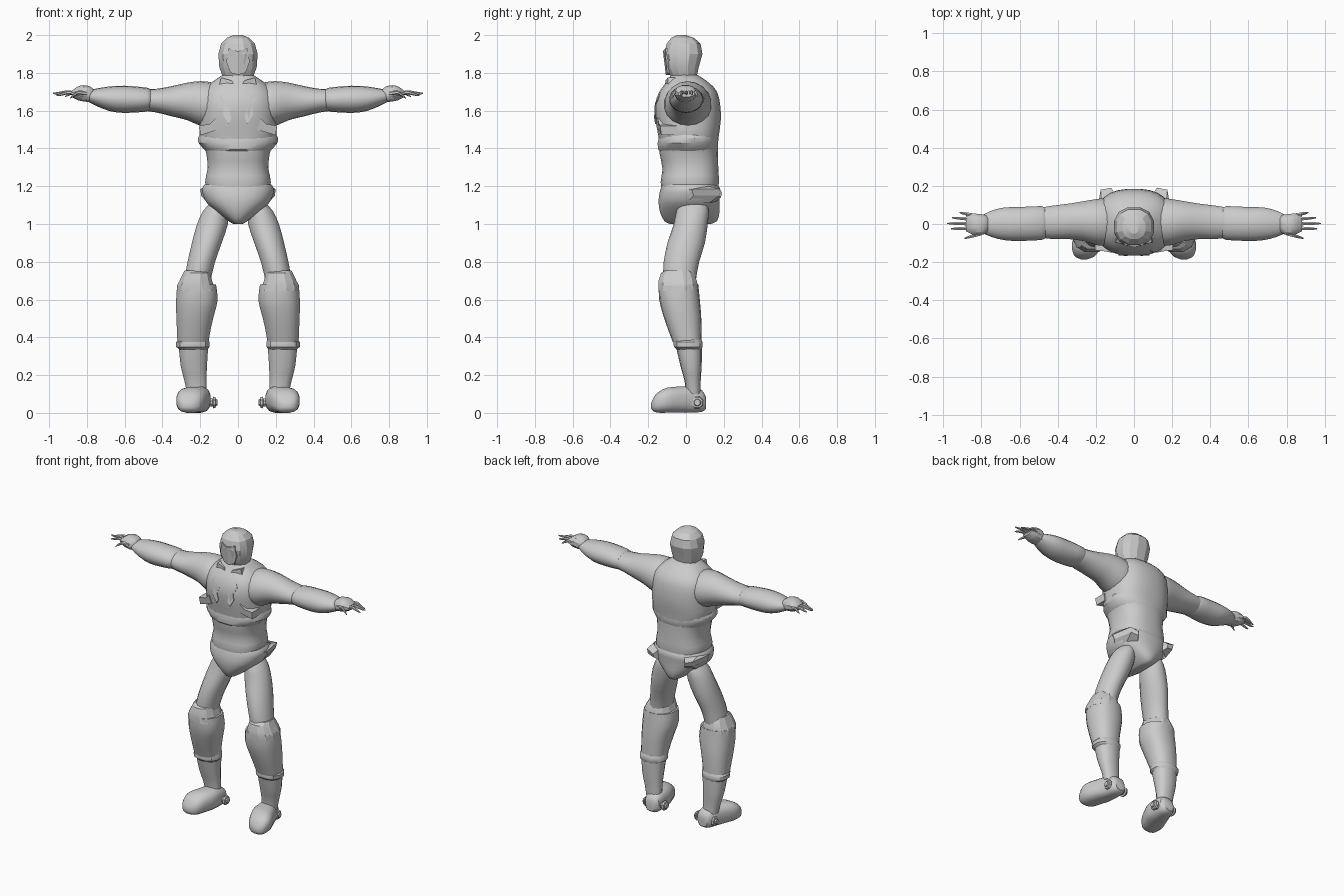
import bpy, bmesh
from math import sin, cos, pi, copysign, radians


def finish(name, bm, mirror=False, angle=32):
    bmesh.ops.recalc_face_normals(bm, faces=bm.faces)
    me = bpy.data.meshes.new(name)
    bm.to_mesh(me)
    bm.free()
    ob = bpy.data.objects.new(name, me)
    bpy.context.collection.objects.link(ob)
    bpy.ops.object.select_all(action='DESELECT')
    ob.select_set(True)
    bpy.context.view_layer.objects.active = ob
    if angle:
        bpy.ops.object.shade_smooth_by_angle(angle=radians(angle))
    if mirror:
        m = ob.modifiers.new("mirror", 'MIRROR')
        m.use_mirror_merge = False
    return ob


def smooth_rings(rings, k):
    # Catmull-Rom interpolation between the given sections
    out = []
    for i in range(len(rings) - 1):
        p = [rings[max(0, min(len(rings) - 1, i + d))] for d in (-1, 0, 1, 2)]
        for j in range(k):
            t = j / k
            out.append([0.5 * (2 * b + (c - a) * t + (2 * a - 5 * b + 4 * c - d) * t * t
                               + (3 * b - a - 3 * c + d) * t ** 3) for a, b, c, d in zip(*p)])
    return out + [list(rings[-1])]


def loft(name, axis, rings, n=16, k=2, power=1.0, mirror=False, angle=32):
    # each ring: position along the axis, then min/max of the two other axes
    bm = bmesh.new()
    loops = []
    for t, a0, a1, b0, b1 in smooth_rings(rings, k):
        loop = []
        for i in range(n):
            u = 2 * pi * (i + 0.5) / n
            c, s = (copysign(abs(f) ** power, f) for f in (cos(u), sin(u)))
            a, b = (a0 + a1) / 2 + c * (a1 - a0) / 2, (b0 + b1) / 2 + s * (b1 - b0) / 2
            loop.append(bm.verts.new({'x': (t, a, b), 'y': (a, t, b), 'z': (a, b, t)}[axis]))
        loops.append(loop)
    for p, q in zip(loops, loops[1:]):
        for i in range(n):
            j = (i + 1) % n
            bm.faces.new((p[i], p[j], q[j], q[i]))
    bm.faces.new(loops[0])
    bm.faces.new(loops[-1])
    return finish(name, bm, mirror, angle)


def plate(name, outline, front, back, mirror=True):
    # flat panel cut in the x-z plane; front(x, z) gives its depth
    bm = bmesh.new()
    f = [bm.verts.new((x, front(x, z), z)) for x, z in outline]
    b = [bm.verts.new((x, back, z)) for x, z in outline]
    bm.faces.new(f)
    bm.faces.new(b)
    for i in range(len(f)):
        j = (i + 1) % len(f)
        bm.faces.new((f[i], f[j], b[j], b[i]))
    return finish(name, bm, mirror, 0)


# Head: faceted helmet, narrow at the neck
loft("head", 'z', [
    (1.74, -.085, .085, -.085, .075), (1.785, -.085, .085, -.085, .06),
    (1.83, -.102, .102, -.107, .07), (1.90, -.107, .107, -.118, .09),
    (1.955, -.092, .092, -.105, .08), (1.985, -.062, .062, -.08, .045),
    (2.0, -.025, .025, -.05, .0)], n=12, k=1, power=.85, angle=20)
plate("face_mask", [(0, 1.79), (.04, 1.80), (.062, 1.86), (.05, 1.93), (0, 1.915)],
      lambda x, z: -.122 + abs(x) * .25 + max(0, 1.84 - z) * .3, -.06)

# Torso with waist fold
loft("torso", 'z', [
    (1.14, -.15, .15, -.12, .165), (1.22, -.175, .175, -.135, .175),
    (1.29, -.162, .162, -.125, .172), (1.37, -.168, .168, -.14, .17),
    (1.42, -.185, .185, -.142, .17), (1.47, -.205, .205, -.148, .175),
    (1.55, -.205, .205, -.162, .185), (1.63, -.205, .205, -.166, .182),
    (1.70, -.19, .19, -.142, .165), (1.75, -.14, .14, -.105, .12),
    (1.79, -.08, .08, -.08, .06)], n=28, k=2, power=.8)
loft("midriff_band", 'z', [
    (1.375, -.16, .16, -.13, .16), (1.395, -.182, .182, -.15, .172),
    (1.43, -.212, .212, -.152, .172), (1.455, -.215, .215, -.145, .17),
    (1.49, -.195, .195, -.14, .17)], n=20, k=1, power=.85)


# Angular chest panels
def chest(x, z):
    return -.172 + abs(x) * .1 + max(0, z - 1.63) * .42 + max(0, 1.55 - z) * .15


plate("chest_stripe", [(.03, 1.64), (.08, 1.70), (.10, 1.66), (.075, 1.63), (.08, 1.58),
                       (.05, 1.53), (.035, 1.56), (.045, 1.60)], chest, -.09)
plate("chest_side", [(.10, 1.50), (.20, 1.47), (.205, 1.52), (.15, 1.53), (.12, 1.56)],
      lambda x, z: chest(x, z) + .01, -.05)
plate("collar_point", [(0, 1.71), (.035, 1.76), (.09, 1.775), (.10, 1.73), (.05, 1.72)],
      lambda x, z: -.115 + abs(x) * .2, -.03)

# Trunks: wide belt above, narrow crotch strip below
loft("trunks", 'z', [
    (1.0, -.025, .025, -.085, .13), (1.015, -.05, .05, -.115, .165),
    (1.06, -.11, .11, -.138, .178), (1.11, -.165, .165, -.146, .178),
    (1.15, -.185, .185, -.144, .18), (1.185, -.192, .192, -.136, .182),
    (1.21, -.178, .178, -.128, .17)], n=24, k=2, power=.85)

# Ragged flaps at the back of the hips
bm = bmesh.new()
base = [bm.verts.new(v) for v in [(.10, .16, 1.19), (.17, .12, 1.20), (.18, .0, 1.18),
                                 (.16, .0, 1.11), (.16, .12, 1.11), (.10, .16, 1.12)]]
tip = [bm.verts.new(v) for v in [(.12, .19, 1.165), (.175, .18, 1.185), (.20, .03, 1.185),
                                (.195, .04, 1.15), (.17, .175, 1.15), (.12, .185, 1.14)]]
for i in range(6):
    j = (i + 1) % 6
    bm.faces.new((base[i], base[j], tip[j], tip[i]))
bm.faces.new(base)
bm.faces.new(tip)
finish("hip_flap", bm, True, 0)

# Arms
loft("upper_arm", 'x', [
    (.09, -.10, .12, 1.54, 1.74), (.15, -.115, .135, 1.51, 1.752), (.20, -.112, .132, 1.52, 1.756),
    (.27, -.09, .12, 1.55, 1.748), (.35, -.08, .107, 1.57, 1.73), (.43, -.08, .097, 1.59, 1.716),
    (.50, -.07, .085, 1.60, 1.715)], n=18, k=2, mirror=True)
loft("forearm_glove", 'x', [
    (.46, -.07, .08, 1.605, 1.71), (.485, -.085, .095, 1.595, 1.722), (.60, -.09, .09, 1.588, 1.732),
    (.68, -.086, .088, 1.598, 1.728), (.75, -.068, .07, 1.625, 1.717),
    (.80, -.045, .045, 1.65, 1.705)], n=18, k=2, mirror=True)
loft("hand", 'x', [
    (.765, -.04, .04, 1.655, 1.715), (.785, -.055, .05, 1.645, 1.73), (.82, -.06, .055, 1.648, 1.736),
    (.85, -.055, .055, 1.655, 1.728), (.88, -.04, .045, 1.672, 1.705)], n=12, k=2, power=.85, mirror=True)
# Fingers: start y, end y, end x, end z
for i, (y0, y1, x1, z1) in enumerate([(.045, .06, .915, 1.675), (.025, .033, .955, 1.685),
                                      (.002, .003, .98, 1.692), (-.022, -.025, .96, 1.68),
                                      (-.05, -.075, .89, 1.665)]):
    x0 = .84 if i < 4 else .80
    loft(f"finger_{i + 1}", 'x', [
        (x0 + (x1 - x0) * f, y0 + (y1 - y0) * f - r, y0 + (y1 - y0) * f + r, zc - r, zc + r)
        for f, r, zc in [(0, .011, 1.69), (.5, .010, 1.697), (.85, .007, (1.69 + z1) / 2),
                         (1, .003, z1)]], n=6, k=1, mirror=True)

# Legs
loft("thigh", 'z', [
    (1.11, .06, .15, -.03, .11), (1.07, .05, .185, -.05, .12), (1.0, .052, .218, -.065, .115),
    (.90, .085, .245, -.098, .10), (.80, .12, .268, -.118, .07), (.72, .14, .282, -.12, .055),
    (.68, .15, .285, -.115, .05)], n=18, k=2, mirror=True)
loft("knee_guard", 'z', [
    (.755, .155, .285, -.11, .03), (.74, .145, .292, -.135, .045), (.70, .135, .312, -.148, .06),
    (.675, .125, .325, -.15, .065), (.645, .112, .328, -.15, .068)], n=12, k=1, power=.85, mirror=True, angle=20)
loft("boot_upper", 'z', [
    (.68, .115, .322, -.145, .065), (.60, .106, .329, -.142, .073), (.52, .125, .328, -.122, .08),
    (.45, .142, .325, -.098, .082), (.375, .155, .322, -.07, .083)], n=18, k=2, power=.85, mirror=True)
loft("boot_band", 'z', [
    (.39, .155, .318, -.065, .083), (.375, .148, .33, -.07, .09), (.35, .148, .33, -.066, .09),
    (.335, .16, .312, -.05, .083)], n=12, k=1, power=.85, mirror=True)
loft("ankle", 'z', [
    (.36, .155, .316, -.055, .085), (.25, .163, .305, -.03, .083), (.17, .165, .285, -.008, .078),
    (.10, .165, .27, 0, .078)], n=14, k=2, power=.85, mirror=True)

# Feet, turned slightly outward, with flat soles
loft("foot", 'y', [
    (.105, .17, .235, .02, .085), (.085, .148, .255, .005, .12), (.03, .145, .275, 0, .14),
    (-.04, .145, .305, 0, .14), (-.10, .165, .327, 0, .134), (-.145, .185, .323, 0, .112),
    (-.172, .21, .308, .008, .08), (-.185, .245, .28, .025, .05)], n=16, k=2, power=.75, mirror=True)
for side, x0, x1, y in [("inner", .155, .108, .05), ("outer", .24, .282, .06)]:
    loft(f"heel_knob_{side}", 'x', [
        (x0 + (x1 - x0) * f, y - r, y + r, .055 - r, .055 + r)
        for f, r in [(0, .022), (.45, .022), (.5, .034), (.75, .03), (.8, .02), (1, .016)]],
        n=8, k=1, mirror=True, angle=20)
